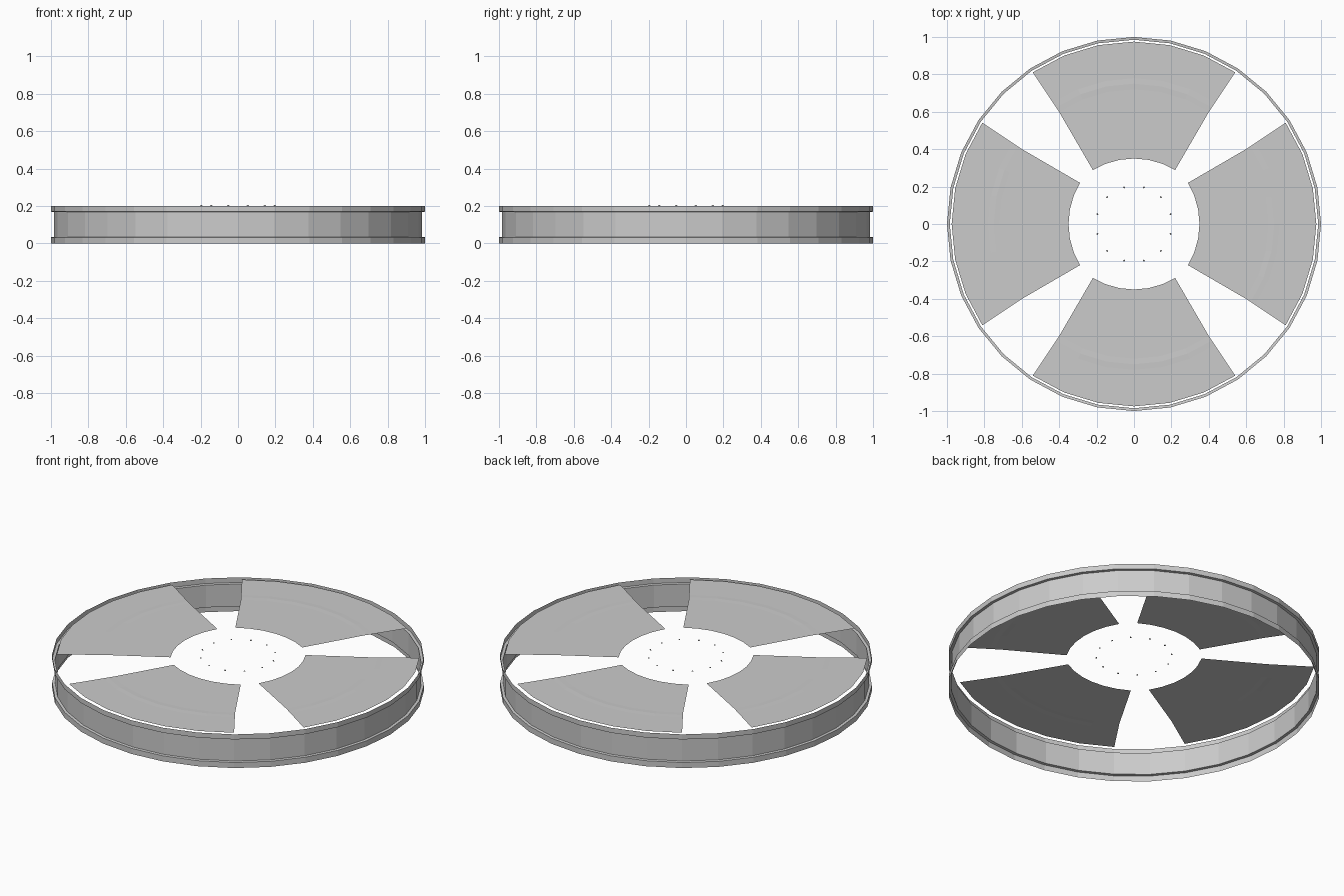
import bpy
import bmesh
from math import sin, cos, radians

cube = bpy.data.objects.get("Cube")
if cube:
    bpy.data.objects.remove(cube)

grey = bpy.data.materials.new("plain grey")
grey.use_nodes = True
colour = (0.6, 0.6, 0.6, 1)
grey.diffuse_color = colour
grey.node_tree.nodes["Principled BSDF"].inputs["Base Color"].default_value = colour


def polar(r, degrees, z):
    a = radians(degrees)
    return (r * cos(a), r * sin(a), z)


def finish(name, bm):
    mesh = bpy.data.meshes.new(name)
    bm.to_mesh(mesh)
    bm.free()
    mesh.materials.append(grey)
    obj = bpy.data.objects.new(name, mesh)
    bpy.context.collection.objects.link(obj)
    return obj


def grid_sheet(name, rows, closed=False):
    """Join equal rows of points into a sheet of quads."""
    bm = bmesh.new()
    verts = [[bm.verts.new(p) for p in row] for row in rows]
    for low, high in zip(verts, verts[1:]):
        n = len(low)
        for i in range(n if closed else n - 1):
            j = (i + 1) % n
            bm.faces.new((low[i], low[j], high[j], high[i]))
    return finish(name, bm)


SEGMENTS = 32
STEP = 360 / SEGMENTS

# Outer ring: thin wall with a stepped lip at both edges
profile = [(1, 0), (1, 0.033), (0.985, 0.035), (0.985, 0.168), (1, 0.17), (1, 0.2)]
grid_sheet("outer_ring",
           [[polar(r, i * STEP, z) for i in range(SEGMENTS)] for r, z in profile],
           closed=True)

# Four flat vanes, each with a faint curved ridge
# Each row: radius at the middle, radius at the ends, half angle, ridge height
vane_rows = [(0.35, 0.363, 37.3, 0), (0.72, 0.72, 33.75, 0),
             (0.75, 0.75, 33.75, 0.001), (0.78, 0.78, 33.75, 0),
             (0.975, 0.975, 33.75, 0)]
for name, heading in (("left", 0), ("back", 90), ("right", 180), ("front", 270)):
    rows = []
    for middle, end, half, ridge in vane_rows:
        row = []
        for k in range(-3, 4):
            t = k / 3
            r = middle + (end - middle) * t * t
            z = 0.198 + (ridge if abs(k) < 3 else 0)
            row.append(polar(r, heading + t * half, z))
        rows.append(row)
    vane = grid_sheet(name + "_vane", rows)
    vane.data.flip_normals()

# Circle of tiny studs around the open centre
bm = bmesh.new()
for i in range(12):
    stud = bmesh.ops.create_cone(bm, cap_ends=True, segments=4,
                                 radius1=0.006, radius2=0.003, depth=0.005)
    bmesh.ops.translate(bm, verts=stud["verts"], vec=polar(0.203, 15 + i * 30, 0.204))
finish("centre_studs", bm)
